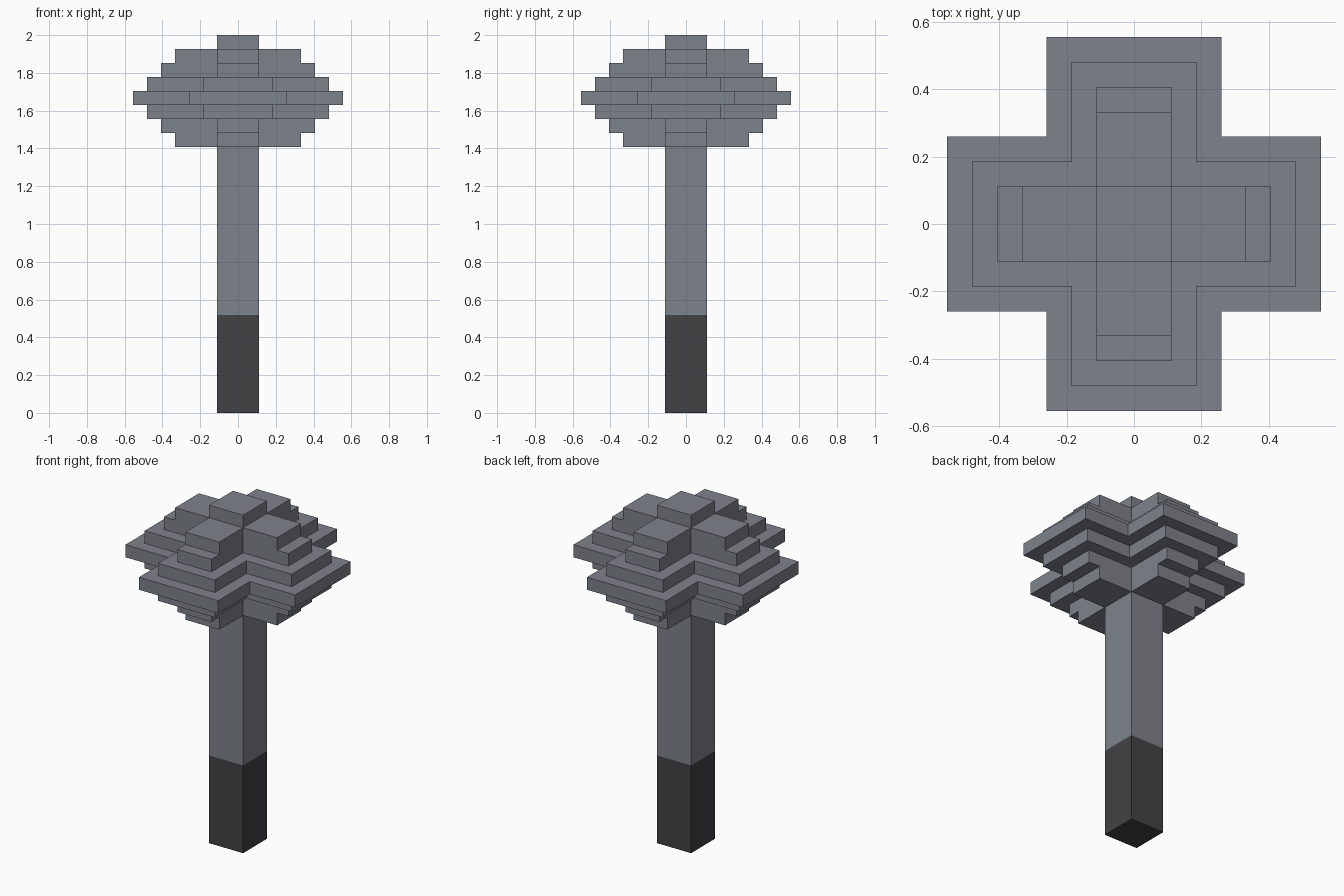
import bpy
import bmesh

if "Cube" in bpy.data.objects:
    bpy.data.objects.remove(bpy.data.objects["Cube"], do_unlink=True)

U = 2 / 27  # one block of the stepped design


def make_material(name, rgb):
    mat = bpy.data.materials.new(name)
    mat.use_nodes = True
    mat.diffuse_color = (*rgb, 1)
    bsdf = next(n for n in mat.node_tree.nodes if n.type == 'BSDF_PRINCIPLED')
    bsdf.inputs["Base Color"].default_value = (*rgb, 1)
    return mat


def square(half):
    return [(half, -half), (half, half), (-half, half), (-half, -half)]


def cross(arm, half):
    # One arm's three corners, turned four times, counter-clockwise
    points = []
    corners = [(arm, -half), (arm, half), (half, half)]
    for _ in range(4):
        points += corners
        corners = [(-y, x) for x, y in corners]
    return points


def add_prism(bm, outline, z0, z1, bottom=False, top=False):
    # Walls around an outline, with caps only where they can be seen
    low = [bm.verts.new((x * U, y * U, z0 * U)) for x, y in outline]
    high = [bm.verts.new((x * U, y * U, z1 * U)) for x, y in outline]
    n = len(outline)
    for i in range(n):
        j = (i + 1) % n
        bm.faces.new((low[i], low[j], high[j], high[i]))
    if bottom:
        bm.faces.new(low[::-1])
    if top:
        bm.faces.new(high)


def finish(bm, name, mat):
    mesh = bpy.data.meshes.new(name)
    bm.to_mesh(mesh)
    bm.free()
    mesh.materials.append(mat)
    obj = bpy.data.objects.new(name, mesh)
    bpy.context.collection.objects.link(obj)
    return obj


steel = make_material("steel grey", (0.208, 0.223, 0.256))
dark = make_material("dark grip", (0.054, 0.053, 0.059))

# Dark grip at the bottom
bm = bmesh.new()
add_prism(bm, square(1.5), 0, 7, bottom=True)
finish(bm, "grip", dark)

# Grey shaft
bm = bmesh.new()
add_prism(bm, square(1.5), 7, 19)
finish(bm, "shaft", steel)

# Stepped head: cross-shaped tiers widening to the middle, then narrowing
tiers = [(4.5, 1.5), (5.5, 1.5), (6.5, 2.5), (7.5, 3.5),
         (6.5, 2.5), (5.5, 1.5), (4.5, 1.5)]
bm = bmesh.new()
for i, (arm, half) in enumerate(tiers):
    add_prism(bm, cross(arm, half), 19 + i, 20 + i, bottom=i <= 3, top=i >= 3)
finish(bm, "head", steel)

# Small block on the crown
bm = bmesh.new()
add_prism(bm, square(1.5), 26, 27, top=True)
finish(bm, "head_cap", steel)
